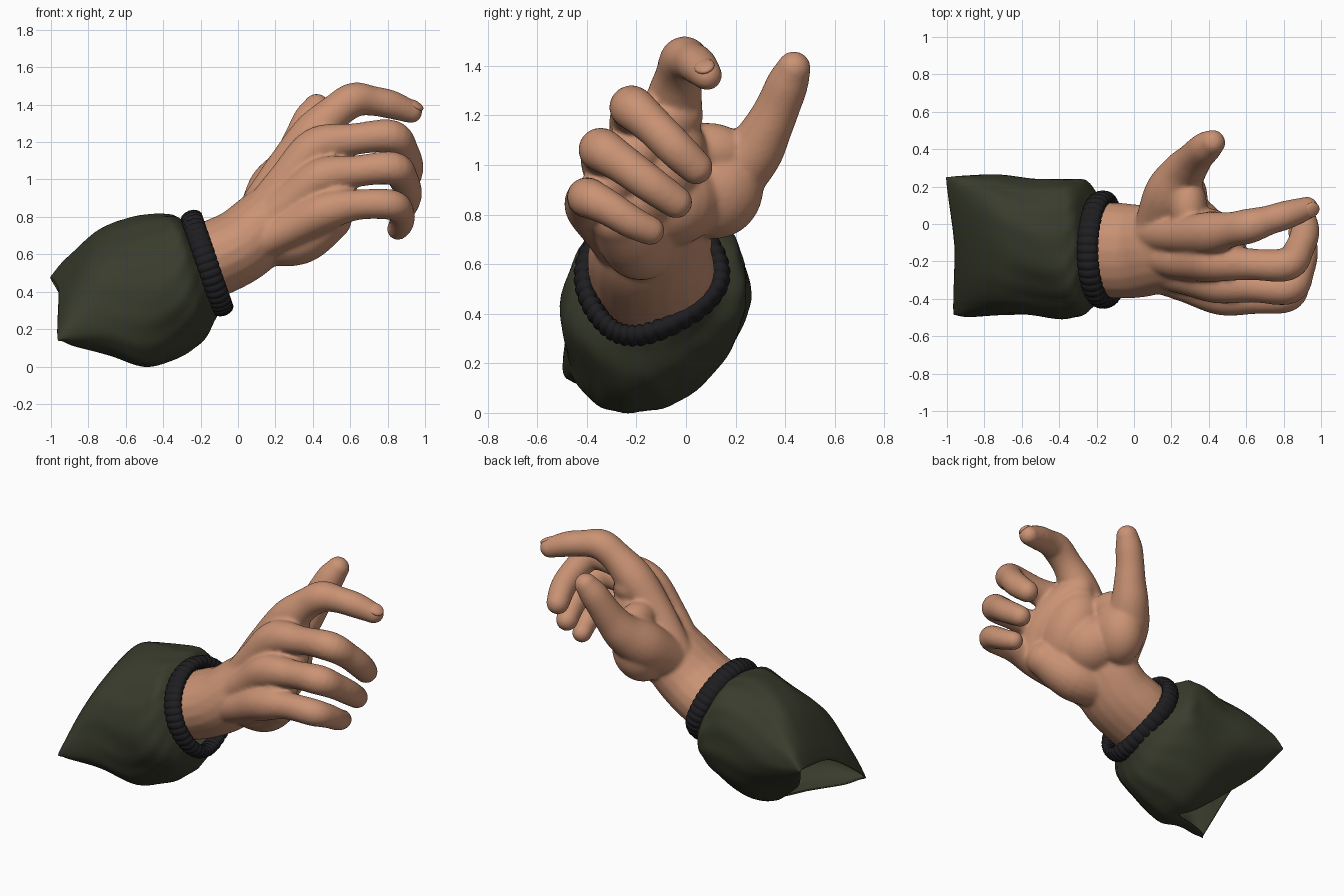
import bpy, bmesh, math
from mathutils import Vector, Matrix

if "Cube" in bpy.data.objects:
    bpy.data.objects.remove(bpy.data.objects["Cube"])


def material(name, rgb):
    m = bpy.data.materials.new(name)
    m.diffuse_color = (*rgb, 1)
    m.use_nodes = True
    m.node_tree.nodes["Principled BSDF"].inputs["Base Color"].default_value = m.diffuse_color
    return m


SKIN = material("skin", (0.59, 0.29, 0.175))
OLIVE = material("olive cloth", (0.04, 0.045, 0.025))
BLACK = material("black knit", (0.013, 0.013, 0.015))


def finish(name, bm, mat):
    bmesh.ops.recalc_face_normals(bm, faces=bm.faces)
    for f in bm.faces:
        f.smooth = True
    me = bpy.data.meshes.new(name)
    bm.to_mesh(me)
    bm.free()
    ob = bpy.data.objects.new(name, me)
    ob.data.materials.append(mat)
    bpy.context.collection.objects.link(ob)
    return ob


def spline(pts, n):
    """Smooth interpolation of tuples of any length, n steps per span."""
    out = []
    for i in range(len(pts) - 1):
        a, b, c, d = (pts[min(max(i + k, 0), len(pts) - 1)] for k in (-1, 0, 1, 2))
        for s in range(n):
            t = s / n
            out.append([q + 0.5 * t * (r - p + t * (2*p - 5*q + 4*r - e + t * (3*(q - r) + e - p)))
                        for p, q, r, e in zip(a, b, c, d)])
    return out + [list(pts[-1])]


def loft(bm, rings, loop=False):
    vs = [[bm.verts.new(p) for p in r] for r in rings]
    n = len(vs[0])
    for i in range(len(vs) - (0 if loop else 1)):
        a, b = vs[i], vs[(i + 1) % len(vs)]
        for j in range(n):
            bm.faces.new((a[j], a[(j+1) % n], b[(j+1) % n], b[j]))
    return vs


def tube(bm, pts, n=6, sides=20, squash=1.0):
    """Rounded limb through (x, y, z, radius); squash scales it across y."""
    path = spline(pts, n)
    P = [Vector(p[:3]) for p in path]
    R = [p[3] for p in path]
    d0, d1 = (P[0] - P[1]).normalized(), (P[-1] - P[-2]).normalized()
    angs = [k * math.pi / 12 for k in range(1, 6)]
    P = [P[0] + d0*R[0]*math.sin(a) for a in reversed(angs)] + P + [P[-1] + d1*R[-1]*math.sin(a) for a in angs]
    R = [R[0]*math.cos(a) for a in reversed(angs)] + R + [R[-1]*math.cos(a) for a in angs]
    rings = []
    for i, p in enumerate(P):
        t = (P[min(i+1, len(P)-1)] - P[max(i-1, 0)]).normalized()
        u = t.cross(Vector((0, 1, 0))).normalized()
        v = t.cross(u)
        rings.append([p + R[i] * (u*math.cos(a) + v*math.sin(a)*squash)
                      for a in (2*math.pi*k/sides for k in range(sides))])
    vs = loft(bm, rings)
    bm.faces.new(vs[0])
    bm.faces.new(vs[-1])


def blob(bm, loc, scale, rot=(0, 0, 0)):
    m = Matrix.Translation(loc)
    for ax, a in zip("XYZ", rot):
        m = m @ Matrix.Rotation(a, 4, ax)
    bmesh.ops.create_uvsphere(bm, u_segments=24, v_segments=16, radius=1,
                              matrix=m @ Matrix.Diagonal((*scale, 1)))


# Hand: overlapping limbs fused into one skin
bm = bmesh.new()
# forearm and wrist
tube(bm, [(-.24, -.14, .53, .2), (-.12, -.14, .58, .205), (.02, -.145, .65, .2),
          (.14, -.13, .755, .19), (.25, -.13, .86, .17)], squash=1.25)
# fingers, each with its metacarpal
tube(bm, [(.1, -.05, .84, .1), (.24, -.06, 1.05, .1), (.4, -.05, 1.24, .115), (.52, -.03, 1.36, .095),
          (.62, -.01, 1.425, .094), (.72, .02, 1.42, .08), (.82, .05, 1.4, .077), (.925, .085, 1.362, .062)])
tube(bm, [(.1, -.17, .8, .1), (.26, -.2, 1.0, .1), (.42, -.2, 1.17, .11), (.62, -.215, 1.215, .085),
          (.82, -.215, 1.23, .09), (.885, -.13, 1.155, .08), (.915, -.04, 1.065, .078), (.9, .04, .99, .07)])
tube(bm, [(.1, -.24, .74, .1), (.28, -.28, .88, .1), (.45, -.32, 1.01, .105), (.64, -.335, 1.045, .085),
          (.83, -.34, 1.06, .09), (.885, -.25, 1.0, .08), (.91, -.14, .92, .075), (.89, -.04, .85, .067)])
tube(bm, [(.1, -.26, .66, .1), (.28, -.32, .74, .1), (.47, -.385, .83, .104), (.64, -.4, .865, .082),
          (.82, -.39, .865, .082), (.87, -.31, .825, .073), (.875, -.22, .77, .067), (.855, -.145, .735, .06)])
# thumb
tube(bm, [(.14, .02, .84, .13), (.2, .16, .95, .145), (.262, .27, 1.05, .12), (.31, .33, 1.15, .1),
          (.345, .373, 1.24, .09), (.385, .41, 1.33, .085), (.42, .435, 1.39, .07)])
# thumb pad, heel of the hand, palm, knuckle row and thumb web
blob(bm, (.235, .125, .895), (.155, .185, .2), (-.5, .3, 0))
tube(bm, [(.14, -.16, .69, .15), (.33, -.2, .695, .15), (.49, -.27, .79, .12)])
blob(bm, (.3, -.07, .87), (.2, .22, .2))
blob(bm, (.4, -.13, .96), (.18, .18, .27), (-.6, 0, 0))
tube(bm, [(.52, -.35, .87, .1), (.53, -.25, 1.0, .105), (.49, -.13, 1.12, .105), (.42, -.03, 1.2, .1)])
blob(bm, (.29, .1, 1.06), (.1, .16, .11), (-.1, 0, 0))
hand = finish("hand", bm, SKIN)
r = hand.modifiers.new("fuse", "REMESH")
r.mode, r.voxel_size, r.use_smooth_shade = "VOXEL", 0.011, True
s = hand.modifiers.new("soften", "SMOOTH")
s.factor, s.iterations = 0.5, 14

# Nails: thin curved plates on the index finger and thumb
for name, loc, out, along in (
        ("index_nail", (.925, .085, 1.362), (.5, -.25, .8), (.91, .25, -.33)),
        ("thumb_nail", (.412, .43, 1.378), (-.72, .1, .35), (.42, .38, .72))):
    z = Vector(out).normalized()
    y = (Vector(along) - z * z.dot(Vector(along))).normalized()
    bm = bmesh.new()
    bmesh.ops.create_uvsphere(bm, u_segments=20, v_segments=12, radius=1)
    ob = finish(name, bm, SKIN)
    basis = Matrix((y.cross(z), y, z)).transposed().to_4x4()
    ob.matrix_world = (Matrix.Translation(Vector(loc) + z * .044) @ basis
                       @ Matrix.Diagonal((.042, .05, .02, 1)))

# Sleeve: lofted stations; the rear flattens into a slanted edge, open below
STATIONS = [  # top x, top z, bottom x, bottom z, y min, y max, squareness, slant
    (-.99, .335, -.975, .275, -.485, .25, 3, .165), (-.91, .495, -.89, .17, -.5, .26, 2.8, .15),
    (-.76, .69, -.69, .07, -.495, .26, 2.5, .1), (-.57, .78, -.5, -.01, -.49, .25, 2.4, .06),
    (-.4, .82, -.33, .045, -.5, .255, 2.3, .035), (-.33, .81, -.19, .14, -.48, .235, 2.2, .02),
    (-.275, .76, -.12, .25, -.4, .15, 2, 0), (-.23, .74, -.09, .31, -.36, .11, 2, 0)]
PATH = spline(STATIONS, 16)


def sleeve_point(a, u):
    c, s = math.cos(a), math.sin(a)
    # each lengthwise strip starts later underneath, leaving the opening
    f0 = (.42 if s < 0 else .07) * (1 - abs(c))
    f = f0 + (1 - f0) * u
    k = min(f * (len(PATH) - 1), len(PATH) - 1.0001)
    i, t = int(k), k - int(k)
    xt, zt, xb, zb, y0, y1, e, slant = (p + (q-p)*t for p, q in zip(PATH[i], PATH[i+1]))
    env = math.sin(math.pi * min(1, max(0, f))) ** 0.7
    # folds that gather toward the cuff
    w = env * (.008 * math.sin(3*a + 9*f) + .008 * math.sin(5*a - 14*f)
               + .007 * f * math.sin(16*a + 3*math.sin(9*f)))
    q = 1 + w * 2 - .01 * env
    e2 = 2 if s < 0 else e
    y = math.copysign(abs(c) ** (2/e), c) * q
    s = math.copysign(abs(s) ** (2/e2), s) * q
    yc = (y0 + y1) / 2
    if s < 0:                               # narrower underside, leaning to the front
        y *= 1 - .25 * env * s * s
        yc -= .06 * env * s * s
    t = (1 + s) / 2
    return (xb + (xt-xb)*t - .12 * slant * y, yc + y*(y1-y0)/2, zb + (zt-zb)*t + slant*y)


bm = bmesh.new()
loft(bm, [[sleeve_point(2*math.pi*j/80, k/60) for j in range(80)] for k in range(61)])
sleeve = finish("sleeve", bm, OLIVE)
cloth = sleeve.modifiers.new("cloth thickness", "SOLIDIFY")
cloth.thickness, cloth.offset = 0.008, -1

# Ribbed cuff: closed loop of bulging ribs around the wrist
axis, up, side = Vector((.946, 0, .325)), Vector((-.325, 0, .946)), Vector((0, 1, 0))
RIBS, STEPS = 42, 8
rings = []
for i in range(RIBS * STEPS):
    a = 2 * math.pi * i / (RIBS * STEPS)
    c, s = math.cos(a), math.sin(a)
    low = s * s if s < 0 else 0
    w = .275 * (1 - .25 * low)
    mid = Vector((-.165, -.137 - .08 * low, .553)) + side * c * w + up * s * .255
    out = (side * c + up * s).normalized()
    g = .78 + .22 * abs(math.sin(a * RIBS / 2)) ** 0.6
    rings.append([mid + out * .042 * g * math.cos(b) + axis * .06 * (.6 + .4*g) * math.sin(b)
                  for b in (2 * math.pi * k / 14 for k in range(14))])
bm = bmesh.new()
loft(bm, rings, True)
finish("ribbed_cuff", bm, BLACK)
